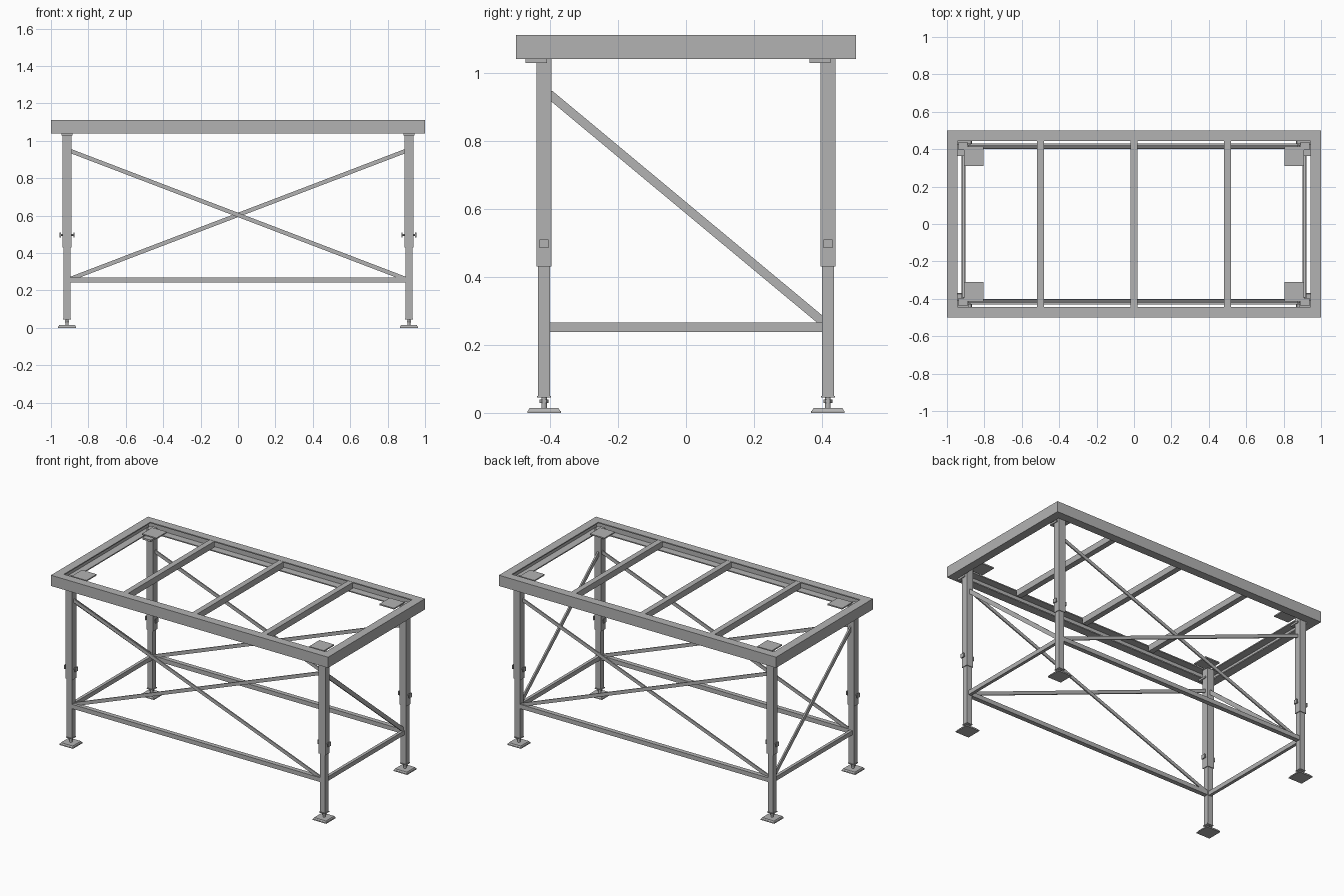
import bpy, bmesh, math
from mathutils import Vector

if "Cube" in bpy.data.objects:
    bpy.data.objects.remove(bpy.data.objects["Cube"], do_unlink=True)

steel = bpy.data.materials.new("grey steel")
steel.use_nodes = True
GREY = (0.45, 0.45, 0.45, 1)
steel.diffuse_color = GREY
steel.node_tree.nodes["Principled BSDF"].inputs["Base Color"].default_value = GREY


def finish(bm, name):
    bmesh.ops.recalc_face_normals(bm, faces=bm.faces)
    mesh = bpy.data.meshes.new(name)
    bm.to_mesh(mesh)
    bm.free()
    mesh.materials.append(steel)
    obj = bpy.data.objects.new(name, mesh)
    bpy.context.scene.collection.objects.link(obj)
    return obj


def box(name, lo, hi):
    bm = bmesh.new()
    bmesh.ops.create_cube(bm, size=1)
    for v in bm.verts:
        v.co = Vector((a + (b - a) * (c + 0.5) for a, b, c in zip(lo, hi, v.co)))
    return finish(bm, name)


def block(name, center, size):
    c, h = Vector(center), Vector(size) / 2
    return box(name, c - h, c + h)


def cone(name, center, r1, r2, depth, sides, axis="Z"):
    bm = bmesh.new()
    bmesh.ops.create_cone(bm, cap_ends=True, segments=sides,
                          radius1=r1, radius2=r2, depth=depth)
    obj = finish(bm, name)
    obj.location = center
    if axis == "X":
        obj.rotation_euler.y = math.pi / 2
    return obj


def flat_bar(name, start, end, width, thick):
    # bar in a vertical plane; thickness lies across that plane
    a, b = Vector(start), Vector(end)
    along = (b - a).normalized()
    across = along.cross(Vector((0, 0, 1))).normalized()
    up = across.cross(along)
    bm = bmesh.new()
    bmesh.ops.create_cube(bm, size=1)
    for v in bm.verts:
        t = v.co.copy()
        v.co = (a + b) / 2 + along * (b - a).length * t.x + across * thick * t.y + up * width * t.z
    return finish(bm, name)


# Top frame: mitred channel section swept round the rectangle, open inwards
Z0, Z1, FLANGE, WALL = 1.04, 1.11, 0.055, 0.007
section = [(0, Z0), (FLANGE, Z0), (FLANGE, Z0 + WALL), (WALL, Z0 + WALL),
           (WALL, Z1 - WALL), (FLANGE, Z1 - WALL), (FLANGE, Z1), (0, Z1)]
bm = bmesh.new()
rings = [[bm.verts.new((sx * (1 - d), sy * (0.5 - d), z)) for d, z in section]
         for sx, sy in ((1, 1), (-1, 1), (-1, -1), (1, -1))]
for i, ring in enumerate(rings):
    nxt = rings[(i + 1) % len(rings)]
    for j in range(len(section)):
        k = (j + 1) % len(section)
        bm.faces.new((ring[j], ring[k], nxt[k], nxt[j]))
finish(bm, "top_frame")

# Cross bars of the top
for x in (-0.5, 0, 0.5):
    block("cross_bar", (x, 0, Z1 - 0.021), (0.036, 0.89, 0.04))

# Four telescopic legs
LX, LY = 0.914, 0.417
for sx in (-1, 1):
    for sy in (-1, 1):
        x, y = sx * LX, sy * LY
        block("upper_leg", (x, y, 0.76), (0.048, 0.045, 0.66))
        block("lower_leg", (x, y, 0.25), (0.038, 0.036, 0.4))
        block("corner_plate", (sx * 0.857, sy * 0.362, 1.092), (0.106, 0.106, 0.008))
        block("leg_bracket", (x, y - 0.023, 1.034), (0.06, 0.062, 0.012))
        # clamp bolt
        cone("clamp_bolt", (x, y, 0.497), 0.006, 0.006, 0.075, 10, "X")
        for s in (-1, 1):
            block("bolt_head", (x + s * 0.037, y, 0.497), (0.007, 0.026, 0.026))
        # levelling foot
        block("leg_end_cap", (x, y, 0.047), (0.044, 0.042, 0.005))
        cone("foot_screw", (x, y, 0.032), 0.008, 0.008, 0.04, 12)
        cone("foot_nut", (x, y, 0.034), 0.013, 0.013, 0.01, 6)
        block("foot_base", (x, y, 0.003), (0.098, 0.098, 0.006))
        pad = cone("foot_pad", (x, y, 0.01), 0.067, 0.06, 0.009, 4)
        pad.rotation_euler.z = math.pi / 4

# Long sides: lower rail and crossed braces
for sy in (-1, 1):
    block("long_rail", (0, sy * 0.416, 0.255), (1.79, 0.03, 0.028))
    for s in (-1, 1):
        flat_bar("long_brace", (-s * 0.895, sy * (0.414 + s * 0.005), 0.945),
                 (s * 0.895, sy * (0.414 + s * 0.005), 0.262), 0.022, 0.008)

# Short sides: lower rail and single brace
for sx in (-1, 1):
    block("end_rail", (sx * 0.911, 0, 0.252), (0.02, 0.8, 0.028))
    flat_bar("end_brace", (sx * 0.911, -0.402, 0.937), (sx * 0.911, 0.402, 0.268), 0.026, 0.01)
